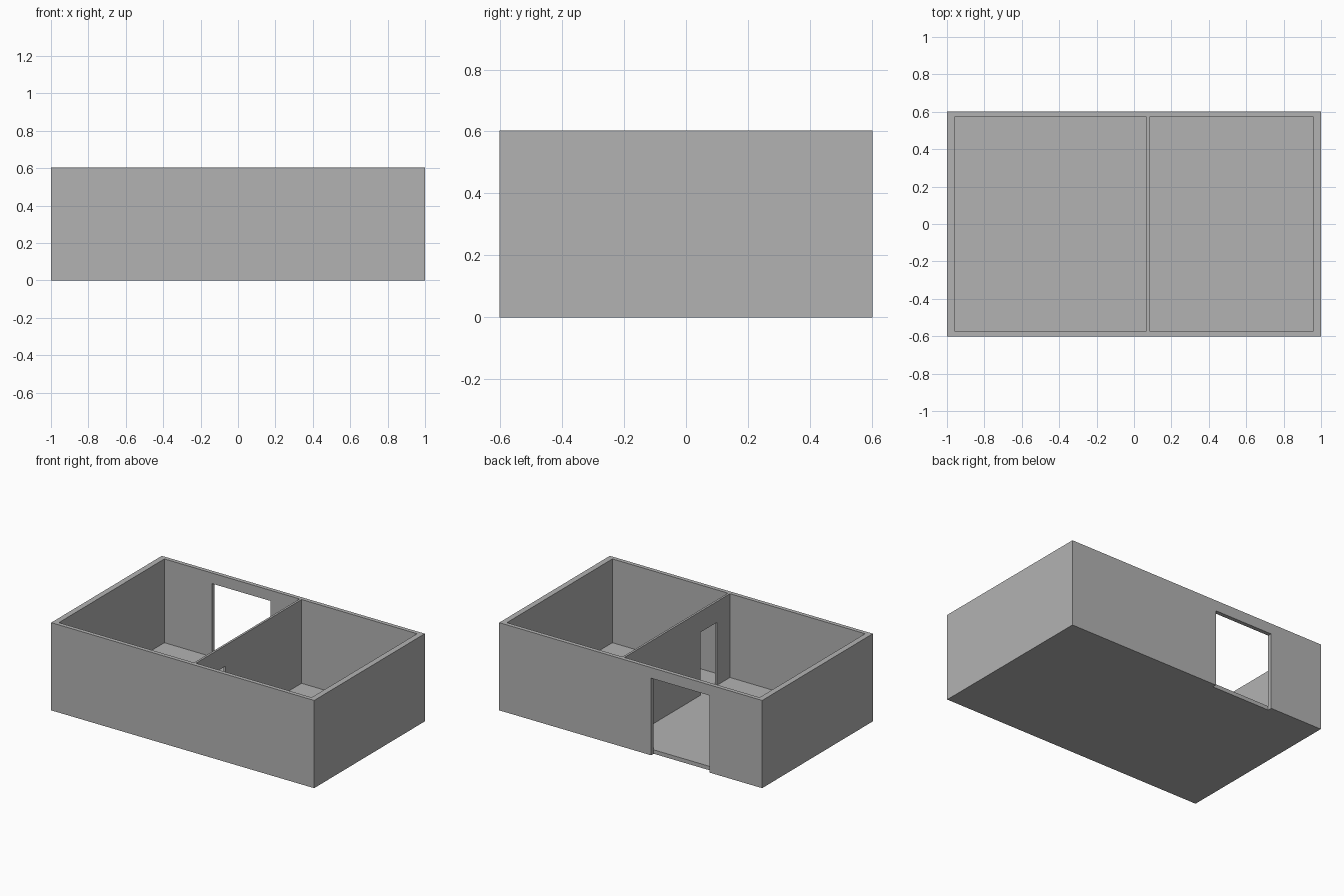
import bpy
import bmesh
from mathutils import Vector

if "Cube" in bpy.data.objects:
    bpy.data.objects.remove(bpy.data.objects["Cube"])

# Overall sizes
HALF_X, HALF_Y, HEIGHT = 1.0, 0.601, 0.603
ROOM_X, ROOM_Y = 0.961, 0.573
PARTITION = (0.067, 0.082)
FLOOR = 0.027
ABOVE, BELOW = 0.8, -0.1

grey = bpy.data.materials.new("plain grey")
grey.use_nodes = True
COLOUR = (0.45, 0.45, 0.45, 1)
grey.diffuse_color = COLOUR
grey.node_tree.nodes["Principled BSDF"].inputs["Base Color"].default_value = COLOUR


def box(name, low, high):
    """Make a box object between two opposite corners."""
    low, high = Vector(low), Vector(high)
    bm = bmesh.new()
    bmesh.ops.create_cube(bm, size=1)
    for v in bm.verts:
        v.co = (low + high) / 2 + v.co * (high - low)
    mesh = bpy.data.meshes.new(name)
    bm.to_mesh(mesh)
    bm.free()
    mesh.materials.append(grey)
    obj = bpy.data.objects.new(name, mesh)
    bpy.context.collection.objects.link(obj)
    return obj


def cut(target, name, low, high):
    """Cut a box-shaped hole and discard the cutter."""
    cutter = box(name, low, high)
    cutter.hide_render = True
    mod = target.modifiers.new(name, "BOOLEAN")
    mod.operation = "DIFFERENCE"
    mod.solver = "EXACT"
    mod.object = cutter
    bpy.context.view_layer.objects.active = target
    bpy.ops.object.modifier_apply(modifier=mod.name)
    bpy.data.objects.remove(cutter)


# Outer walls, partition and floor in one piece
shell = box("walls_and_floor", (-HALF_X, -HALF_Y, 0), (HALF_X, HALF_Y, HEIGHT))

# Two rooms, open at the top
cut(shell, "large_room", (-ROOM_X, -ROOM_Y, FLOOR), (PARTITION[0], ROOM_Y, ABOVE))
cut(shell, "small_room", (PARTITION[1], -ROOM_Y, FLOOR), (ROOM_X, ROOM_Y, ABOVE))

# Wide doorway in the back wall, down to the ground
cut(shell, "back_doorway", (-0.6, ROOM_Y, BELOW), (-0.155, ABOVE, 0.53))

# Narrow doorway between the rooms
cut(shell, "inner_doorway", (PARTITION[0] - 0.05, -0.43, FLOOR),
    (PARTITION[1] + 0.05, -0.255, 0.46))
